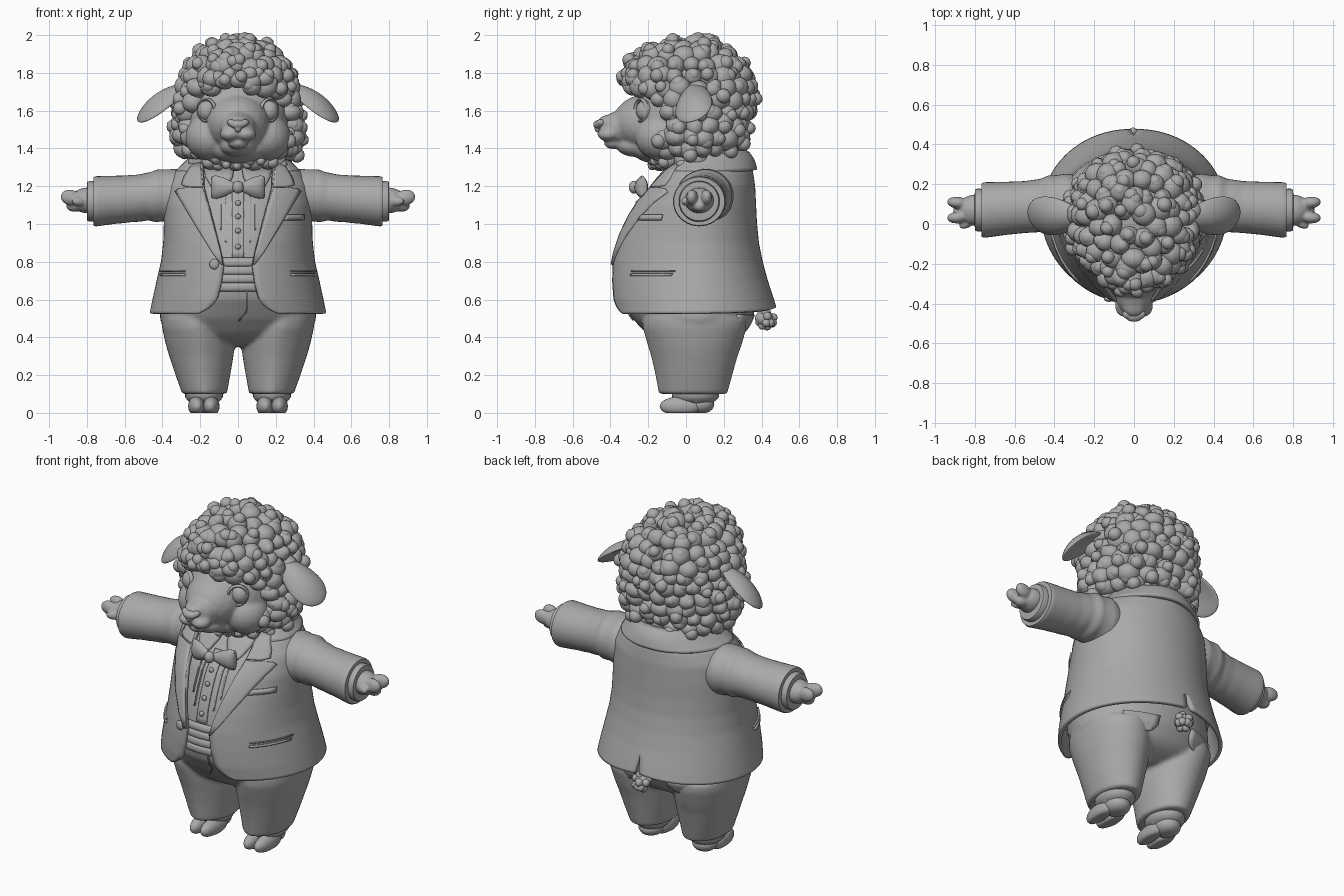
import bpy, bmesh, math, random
from mathutils import Vector, Matrix, Euler

if "Cube" in bpy.data.objects:
    bpy.data.objects.remove(bpy.data.objects["Cube"])

random.seed(4)
grey = bpy.data.materials.new("warm_grey")
grey.diffuse_color = (0.4, 0.4, 0.4, 1)
grey.use_nodes = True
grey.node_tree.nodes["Principled BSDF"].inputs["Base Color"].default_value = grey.diffuse_color


def finish(name, bm, mirror=False, solid=0, voxel=0, smooth=0):
    bmesh.ops.recalc_face_normals(bm, faces=bm.faces)
    me = bpy.data.meshes.new(name)
    bm.to_mesh(me)
    bm.free()
    ob = bpy.data.objects.new(name, me)
    bpy.context.collection.objects.link(ob)
    me.materials.append(grey)
    me.polygons.foreach_set("use_smooth", [True] * len(me.polygons))
    if voxel:
        m = ob.modifiers.new("blend", "REMESH")
        m.mode, m.voxel_size, m.use_smooth_shade = "VOXEL", voxel, True
        m = ob.modifiers.new("soften", "SMOOTH")
        m.factor, m.iterations = 0.5, smooth
    if mirror:
        m = ob.modifiers.new("mirror", "MIRROR")
        m.merge_threshold = 0.002
    if solid:
        m = ob.modifiers.new("thickness", "SOLIDIFY")
        m.thickness, m.offset = solid, 0
    bpy.ops.object.select_all(action="DESELECT")
    ob.select_set(True)
    bpy.context.view_layer.objects.active = ob
    if not voxel:
        bpy.ops.object.shade_smooth_by_angle(angle=math.radians(45))
    return ob


def ball(bm, c, r, rot=(0, 0, 0), sub=3):
    m = Matrix.Translation(c) @ Euler(rot).to_matrix().to_4x4() @ Matrix.Diagonal((*r, 1))
    return bmesh.ops.create_icosphere(bm, subdivisions=sub, radius=1, matrix=m)["verts"]


def balls(name, items, **kw):
    bm = bmesh.new()
    for it in items:
        ball(bm, *it)
    return finish(name, bm, **kw)


def grid(bm, rows, closed=False, caps=False):
    vs = [[bm.verts.new(p) for p in r] for r in rows]
    n = len(vs[0])
    for a, b in zip(vs, vs[1:]):
        for i in range(n if closed else n - 1):
            j = (i + 1) % n
            bm.faces.new((a[i], a[j], b[j], b[i]))
    if caps:
        bm.faces.new(vs[0])
        bm.faces.new(vs[-1])


def look(table, z):
    """Smooth lookup in rows that start with the key."""
    z = min(max(z, table[0][0]), table[-1][0])
    for p, q in zip(table, table[1:]):
        if z <= q[0]:
            t = (z - p[0]) / (q[0] - p[0])
            return [u + (v - u) * t for u, v in zip(p[1:], q[1:])]


def ring_pt(table, z, t, yc=0.06, off=0.0):
    a, yf, yb = look(table, z)
    c = math.cos(t)
    return ((a + off) * math.sin(t), yc - ((yc - yf if c > 0 else yb - yc) + off) * c, z)


def steps(a, b, n):
    return [a + (b - a) * i / n for i in range(n + 1)]


def shell(bm, table, z0, z1, n, off=0.0, caps=True):
    grid(bm, [[ring_pt(table, z, math.tau * i / 48, off=off) for i in range(48)]
              for z in steps(z0, z1, n)], True, caps)


def patch(name, table, rows, off, thick, mirror=True, back=False, cols=6):
    """Plate following the body; rows are (z, x0, x1)."""
    bm = bmesh.new()
    out = []
    for z, x0, x1 in rows:
        a = look(table, z)[0]
        ts = [math.asin(max(-1, min(1, x / a))) for x in steps(x0, x1, cols)]
        out.append([ring_pt(table, z, math.pi - t if back else t, off=off) for t in ts])
    grid(bm, out)
    return finish(name, bm, mirror=mirror, solid=thick)


# body profile: height, half width, front depth, back depth
BODY = [(.5, .462, -.37, .485), (.6, .442, -.388, .455), (.7, .42, -.39, .422), (.8, .397, -.385, .395),
        (.9, .385, -.367, .375), (1.0, .382, -.333, .365), (1.1, .38, -.285, .36), (1.2, .368, -.2, .355),
        (1.27, .325, -.14, .345), (1.32, .255, -.09, .33), (1.36, .19, -.05, .29)]
HIPS = [(.35, .25, -.05, .17), (.38, .34, -.15, .26), (.42, .385, -.21, .31), (.5, .415, -.285, .355),
        (.6, .405, -.35, .375), (.68, .385, -.37, .375)]
# half width of the jacket opening
GAP = [(.5, .26), (.525, .21), (.545, .165), (.57, .135), (.6, .112), (.68, .09), (.78, .075),
       (.85, .09), (1.0, .128), (1.2, .18), (1.36, .186)]

# jacket with cutaway front and back vent
bm = bmesh.new()
rows = []
for k in range(61):
    row = []
    for i in range(41):
        s = i / 40
        z = .525 + .035 * s ** 4 + (1.355 - .525 - .035 * s ** 4) * k / 60
        t0 = math.asin(min(1, look(GAP, z)[0] / look(BODY, z)[0]))
        vent = .045 * max(0, 1 - (z - .54) / .12)
        row.append(ring_pt(BODY, z, t0 + (math.pi - vent - t0) * s))
    rows.append(row)
grid(bm, rows)
finish("jacket", bm, mirror=True, solid=.022)

# shirt with placket, pleats, studs and waistband
bm = bmesh.new()
shell(bm, BODY, .66, 1.355, 30, -.035)
finish("shirt", bm)
patch("shirt_placket", BODY, [(z, -.035, .035) for z in steps(.82, 1.2, 12)], -.03, .012, False)
for x in (.07, .1):
    patch("shirt_pleat", BODY, [(z, x - .004, x + .004) for z in steps(.75 + x * 2.2, 1.15, 10)], -.033, .008)
bm = bmesh.new()
rows = []
for k in range(33):
    z = .645 + .175 * k / 32
    o = -.026 + .010 * abs(math.sin(math.pi * 4 * k / 32)) ** .5
    rows.append([ring_pt(BODY, z, t, off=o) for t in steps(-.6, .6, 24)])
grid(bm, rows)
finish("waistband", bm, solid=.006)
balls("shirt_studs", [(ring_pt(BODY, z, 0, off=-.02), (.015, .012, .015)) for z in (.88, .965, 1.04, 1.11)])
patch("shirt_collar", BODY, [(1.16, .1, .115), (1.2, .06, .15), (1.25, .03, .18), (1.3, .02, .19)], -.015, .015)

# lapels and back collar
patch("lapel", BODY, [(.785, .075, .085), (.85, .088, .13), (.95, .113, .19), (1.05, .14, .248),
                      (1.12, .158, .288), (1.17, .172, .318), (1.185, .176, .3), (1.19, .178, .25)], .014, .016)
patch("lapel_upper", BODY, [(1.195, .178, .25), (1.205, .179, .285), (1.24, .182, .275),
                            (1.28, .185, .25), (1.32, .185, .225)], .014, .018)
COLLAR = [(1.27, .325, -.14, .362), (1.3, .29, -.11, .358), (1.34, .25, -.08, .345), (1.375, .22, -.05, .32),
          (1.385, .2, -.03, .29)]
bm = bmesh.new()
grid(bm, [[ring_pt(COLLAR, min(1.385, 1.275 + .1 * k / 8 + .012 * s ** 2), .95 + (math.pi - .95) * s, off=.006)
           for s in steps(0, 1, 24)] for k in range(9)])
finish("jacket_collar", bm, mirror=True, solid=.022)

# pockets and jacket button
for dz, h in ((0, .012), (.022, .006)):
    patch("side_pocket", BODY, [(.725 + dz, .27, .395), (.725 + dz + h, .27, .395)], .015, .012)
patch("breast_pocket", BODY, [(1.02, .235, .335), (1.05, .24, .335)], .014, .01, False)
balls("jacket_button", [((-.125, ring_pt(BODY, .787, .32)[1] - .014, .787), (.026, .014, .028))])

# bow tie
bm = bmesh.new()
rows = []
for x, h, d in ((.012, .018, .016), (.04, .032, .022), (.08, .05, .03), (.115, .058, .032), (.138, .056, .022),
                (.142, .045, .008)):
    rows.append([(x, -.262 + .25 * x + d * math.cos(t), 1.195 + h * math.sin(t) * (1 + .06 * math.cos(4 * t)))
                 for t in steps(0, math.tau * 23 / 24, 23)])
grid(bm, rows, True, True)
finish("bow_tie_wing", bm, mirror=True)
balls("bow_tie_knot", [((0, -.275, 1.195), (.03, .028, .034))])

# sleeves: x, centre y, centre z, radius
ARM = [(.24, .1, 1.14, .13), (.34, .1, 1.148, .145), (.4, .1, 1.15, .137), (.43, .098, 1.15, .139), (.47, .093, 1.145, .127),
       (.55, .085, 1.135, .124), (.65, .078, 1.128, .127), (.752, .07, 1.12, .133), (.765, .07, 1.12, .128)]
bm = bmesh.new()
rows = []
for k in range(46):
    x = .24 + .525 * k / 45
    y, z, r = look(ARM, x)
    ts = [math.tau * i / 40 for i in range(40)]
    rows.append([(x, y + 1.05 * r * math.cos(t), z + r * math.sin(t)
                  + .004 * math.sin(x * 75 + 2 * t) * max(0, 1 - x / .7)) for t in ts])
grid(bm, rows, True, True)
finish("sleeve", bm, mirror=True)
bm = bmesh.new()
rows = [[(x, .07 + r * math.cos(math.tau * i / 36), 1.12 + r * math.sin(math.tau * i / 36)) for i in range(36)]
        for x, r in ((.74, .105), (.785, .108), (.798, .103), (.8, .085))]
grid(bm, rows, True, True)
finish("shirt_cuff", bm, mirror=True)
balls("hand", [((.8, .07, 1.125), (.085, .078, .068)), ((.885, .033, 1.14), (.055, .03, .042), (0, -.2, -.1)),
               ((.885, .107, 1.14), (.055, .03, .042), (0, -.2, .1)),
               ((.86, .07, 1.1), (.05, .04, .035), (0, .2, 0)), ((.84, .0, 1.12), (.04, .02, .025), (0, 0, -.4))],
      mirror=True, voxel=.007, smooth=3)

# trousers: hips and legs blended together
bm = bmesh.new()
shell(bm, HIPS, .35, .68, 16)
LEG = [(.1, .177, .118, .04, .178), (.2, .186, .145, .045, .2), (.3, .194, .17, .048, .225), (.36, .2, .182, .05, .245),
       (.45, .212, .19, .05, .27), (.5, .215, .19, .05, .27)]
for sx in (1, -1):
    rows = []
    for z in steps(.1, .5, 16):
        cx, rx, cy, ry = look(LEG, z)
        rows.append([(sx * (cx + rx * math.sin(t)), cy - ry * math.cos(t) * (1 + .035 * max(0, math.cos(t)) ** 20), z)
                     for t in steps(0, math.tau * 47 / 48, 47)])
    grid(bm, rows, True, True)
finish("trousers", bm, voxel=.012, smooth=5)
patch("fly_seam", HIPS, [(z, .045 - .05 * max(0, .54 - z) / .06, .052 - .05 * max(0, .54 - z) / .06)
                         for z in steps(.49, .66, 8)], .004, .008, False)
patch("back_pocket", HIPS, [(.425, .17, .2), (.44, .13, .25), (.47, .11, .29), (.52, .11, .3)], .012, .012, back=True)

# ankles and split hooves
bm = bmesh.new()
grid(bm, [[(.18 + r * math.sin(math.tau * i / 32), .05 - 1.25 * r * math.cos(math.tau * i / 32), z) for i in range(32)]
          for z, r in ((.05, .07), (.07, .09), (.085, .1), (.11, .1))], True, True)
finish("ankle", bm, mirror=True)
bm = bmesh.new()
for x, a in ((.141, .06), (.221, -.06)):
    ball(bm, (x, -.03, .035), (.043, .11, .052), (0, 0, a))
ball(bm, (.181, .07, .045), (.072, .08, .052))
for v in bm.verts:
    v.co.z = max(0, v.co.z)
finish("hoof", bm, mirror=True)

# face
items = [((0, -.03, 1.56), (.275, .27, .25)), ((0, -.2, 1.535), (.17, .19, .155)), ((0, -.33, 1.51), (.098, .13, .092)),
         ((0, -.4, 1.535), (.065, .07, .045)), ((0, -.27, 1.415), (.095, .1, .06)), ((0, -.385, 1.428), (.055, .05, .032)),
         ((0, -.16, 1.4), (.16, .13, .08))]
for s in (1, -1):
    items += [((s * .15, -.13, 1.46), (.13, .14, .125)), ((s * .042, -.41, 1.475), (.055, .06, .037))]
balls("face", items, voxel=.009, smooth=7)
balls("nose", [((0, -.462, 1.527), (.045, .03, .024)), ((.03, -.452, 1.533), (.03, .026, .02), (0, -.4, 0)),
               ((-.03, -.452, 1.533), (.03, .026, .02), (0, .4, 0)), ((0, -.465, 1.505), (.018, .02, .022))],
      voxel=.005, smooth=4)
balls("eye", [((.165, -.215, 1.6), (.05, .05, .056), (0, 0, .5))], mirror=True)
bm = bmesh.new()
rows = []
rim = Matrix.Translation((.165, -.238, 1.602)) @ Euler((0, 0, .6)).to_matrix().to_4x4()
for i in range(37):
    u = math.tau * i / 36
    rows.append([rim @ Vector(((.052 + .008 * math.cos(w)) * math.cos(u), .013 * math.sin(w),
                               (.058 + .008 * math.cos(w)) * math.sin(u))) for w in steps(0, math.tau * 7 / 8, 7)])
grid(bm, rows, True)
finish("eyelid", bm, mirror=True)

# drooping cupped ears
bm = bmesh.new()
ball(bm, (0, 0, 0), (.165, .1, .026), sub=4)
for v in bm.verts:
    x, y, z = v.co
    w = 1 + .25 * x / .165
    v.co = (x, y * w, z - 3.2 * y * y - 1.2 * x * x)
bmesh.ops.transform(bm, verts=bm.verts, matrix=Matrix.Translation((.415, .03, 1.665))
                    @ Euler((.35, .62, 0)).to_matrix().to_4x4())
finish("ear", bm, mirror=True)

# woolly head: height, half width, front depth, back depth
WOOL = [(1.33, .2, -.14, .2), (1.36, .25, -.16, .23), (1.45, .308, -.2, .285), (1.6, .3, -.26, .33), (1.75, .28, -.295, .335),
        (1.85, .225, -.27, .275), (1.91, .15, -.18, .2), (1.945, .05, -.06, .1)]
bm = bmesh.new()
rows = [[ring_pt(WOOL, z, math.tau * i / 32, .04, -.02) for i in range(32)] for z in steps(1.33, 1.945, 14)]
for r in rows:
    for i, p in enumerate(r):
        if p[1] < -.12 and p[2] < 1.74:
            r[i] = (p[0], -.12, p[2])
grid(bm, rows, True, True)
finish("wool_core", bm)


def curl(bm, p, r):
    ball(bm, p, (r * random.uniform(.9, 1.15), r * random.uniform(.9, 1.1), r * random.uniform(.85, 1.1)))
    d = (Vector(p) - Vector((0, .04, 1.62))).normalized()
    j = Vector([random.uniform(-.6, .6) for _ in range(3)])
    ball(bm, Vector(p) + (d * .45 + j * .6) * r, (r * .68,) * 3, sub=2)


bm = bmesh.new()
for k, z in enumerate((1.335, 1.395, 1.46, 1.525, 1.59, 1.655, 1.72, 1.78, 1.835, 1.885, 1.922, 1.945)):
    a, yf, yb = look(WOOL, z)
    n = max(4, round(math.tau * (a + (yb - yf) / 2) / 2 / .082))
    for i in range(n):
        x, y, zz = ring_pt(WOOL, z + random.uniform(-.012, .012), math.tau * (i + .5 * (k % 2) + random.uniform(-.15, .15)) / n, .04)
        if y < 0 and (x / .26) ** 2 + ((zz - 1.55) / .185) ** 2 < 1:
            continue
        curl(bm, (x, y, zz), random.uniform(.046, .06))
finish("wool_curls", bm)
# rim of curls around the face and forehead fringe
bm = bmesh.new()
for i in range(30):
    t = math.tau * i / 30
    x, z = .285 * math.sin(t), 1.55 - .215 * math.cos(t)
    curl(bm, (x, -.17 + 1.2 * x * x - .12 * max(0, -math.cos(t)) ** 2, z), .036)
for x, z in ((-.14, 1.77), (-.07, 1.755), (0, 1.765), (.07, 1.755), (.14, 1.77), (-.1, 1.83), (-.03, 1.835), (.04, 1.83), (.11, 1.83)):
    curl(bm, (x, -.305 + 1.8 * x * x + .6 * max(0, z - 1.78), z), .05)
finish("wool_fringe", bm)

# fluffy tail
bm = bmesh.new()
for i in range(16):
    d = Vector([random.gauss(0, 1) for _ in range(3)]).normalized()
    ball(bm, Vector((0, .425, .495)) + d * .038, (.023,) * 3)
ball(bm, (0, .415, .5), (.045, .05, .042))
finish("tail", bm)
